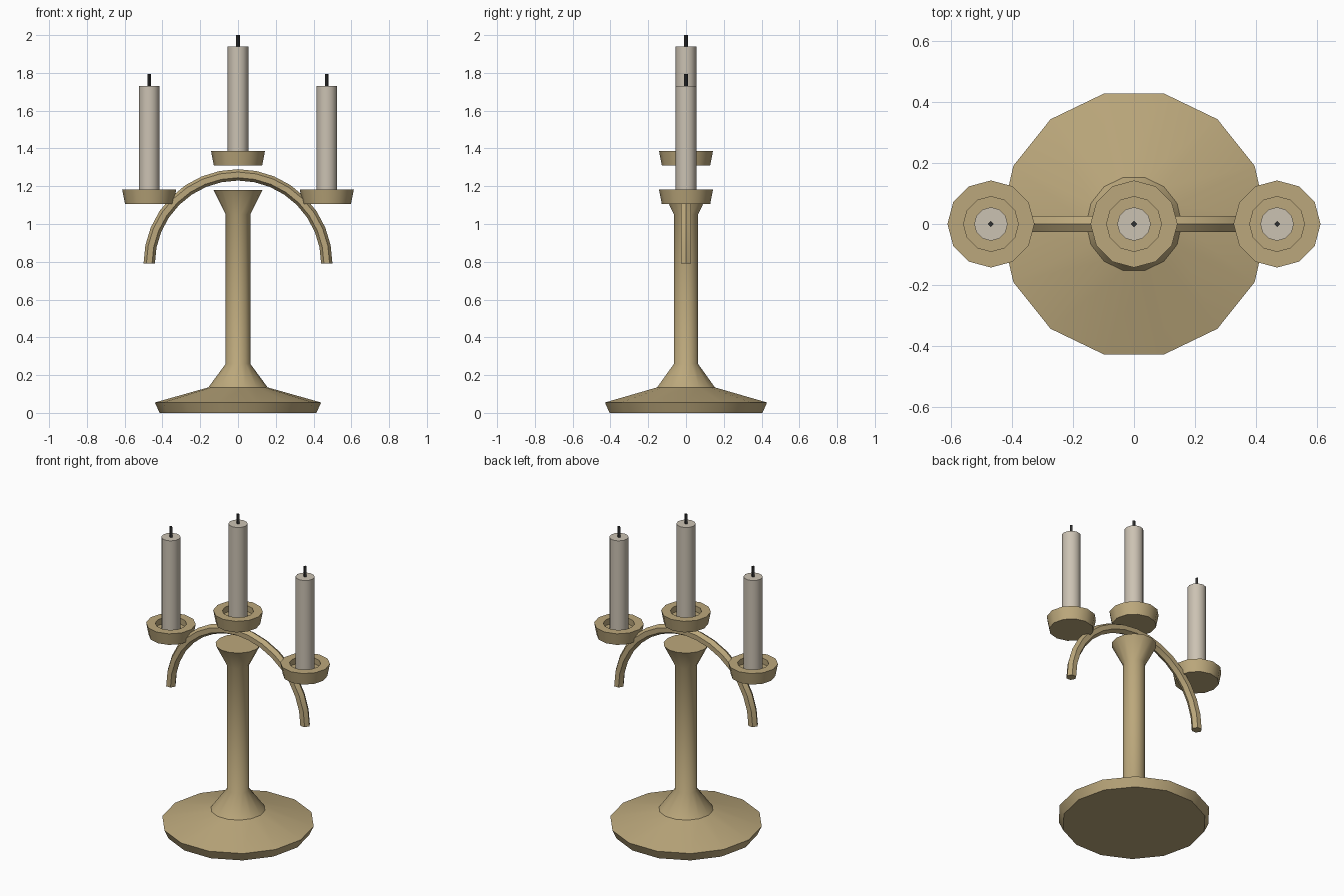
import bpy
import bmesh
import math
from mathutils import Vector

if "Cube" in bpy.data.objects:
    bpy.data.objects.remove(bpy.data.objects["Cube"])


def material(name, rgb):
    m = bpy.data.materials.new(name)
    m.diffuse_color = (*rgb, 1)
    m.use_nodes = True
    m.node_tree.nodes["Principled BSDF"].inputs["Base Color"].default_value = m.diffuse_color
    return m


brass = material("aged brass", (0.50, 0.39, 0.20))
wax = material("ivory wax", (0.60, 0.54, 0.45))
char = material("charred wick", (0.03, 0.03, 0.03))


def finish(name, bm, mat, angle=37):
    bmesh.ops.recalc_face_normals(bm, faces=bm.faces)
    me = bpy.data.meshes.new(name)
    bm.to_mesh(me)
    bm.free()
    me.materials.append(mat)
    ob = bpy.data.objects.new(name, me)
    bpy.context.collection.objects.link(ob)
    bpy.ops.object.select_all(action='DESELECT')
    ob.select_set(True)
    bpy.context.view_layer.objects.active = ob
    bpy.ops.object.shade_smooth_by_angle(angle=math.radians(angle))
    return ob


def lathe(name, profile, sides, mat, x=0.0):
    """Revolve (radius, height) points about a vertical axis and cap both ends."""
    bm = bmesh.new()
    rings = [[bm.verts.new((x + r * math.cos(math.tau * i / sides),
                            r * math.sin(math.tau * i / sides), z))
              for i in range(sides)] for r, z in profile]
    for a, b in zip(rings, rings[1:]):
        for i in range(sides):
            j = (i + 1) % sides
            bm.faces.new((a[i], a[j], b[j], b[i]))
    bm.faces.new(rings[0][::-1])
    bm.faces.new(rings[-1])
    return finish(name, bm, mat)


# Foot and stem, turned in one piece
lathe("foot_and_stem", [(0.415, 0), (0.44, 0.055), (0.157, 0.135), (0.065, 0.26),
                        (0.065, 1.05), (0.13, 1.18)], 14, brass)

# Arched arm: hexagonal bar swept along a half circle
ARC_R, BAR_R, STEPS = 0.47, 0.03, 16
bm = bmesh.new()
rings = []
for s in range(STEPS + 1):
    t = math.pi * s / STEPS
    out = Vector((math.cos(t), 0, math.sin(t)))
    ring = []
    for k in range(6):
        a = math.tau * k / 6
        p = out * (ARC_R + BAR_R * math.cos(a)) + Vector((0, BAR_R * math.sin(a), 0.79))
        ring.append(bm.verts.new(p))
    rings.append(ring)
for a, b in zip(rings, rings[1:]):
    for i in range(6):
        j = (i + 1) % 6
        bm.faces.new((a[i], a[j], b[j], b[i]))
bm.faces.new(rings[0])
bm.faces.new(rings[-1])
finish("arched_arm", bm, brass)

# Cups, candles and wicks: left, centre, right
for side, x, z, candle_top, wick_top in (("left", -0.47, 1.105, 1.73, 1.795),
                                         ("centre", 0.0, 1.31, 1.94, 2.0),
                                         ("right", 0.47, 1.105, 1.73, 1.795)):
    lathe(side + "_cup", [(0.128, z), (0.143, z + 0.077), (0.09, z + 0.077),
                          (0.09, z + 0.04)], 12, brass, x)
    lathe(side + "_candle", [(0.055, z + 0.04), (0.055, candle_top)], 12, wax, x)
    lathe(side + "_wick", [(0.01, candle_top - 0.01), (0.01, wick_top)], 4, char, x)
